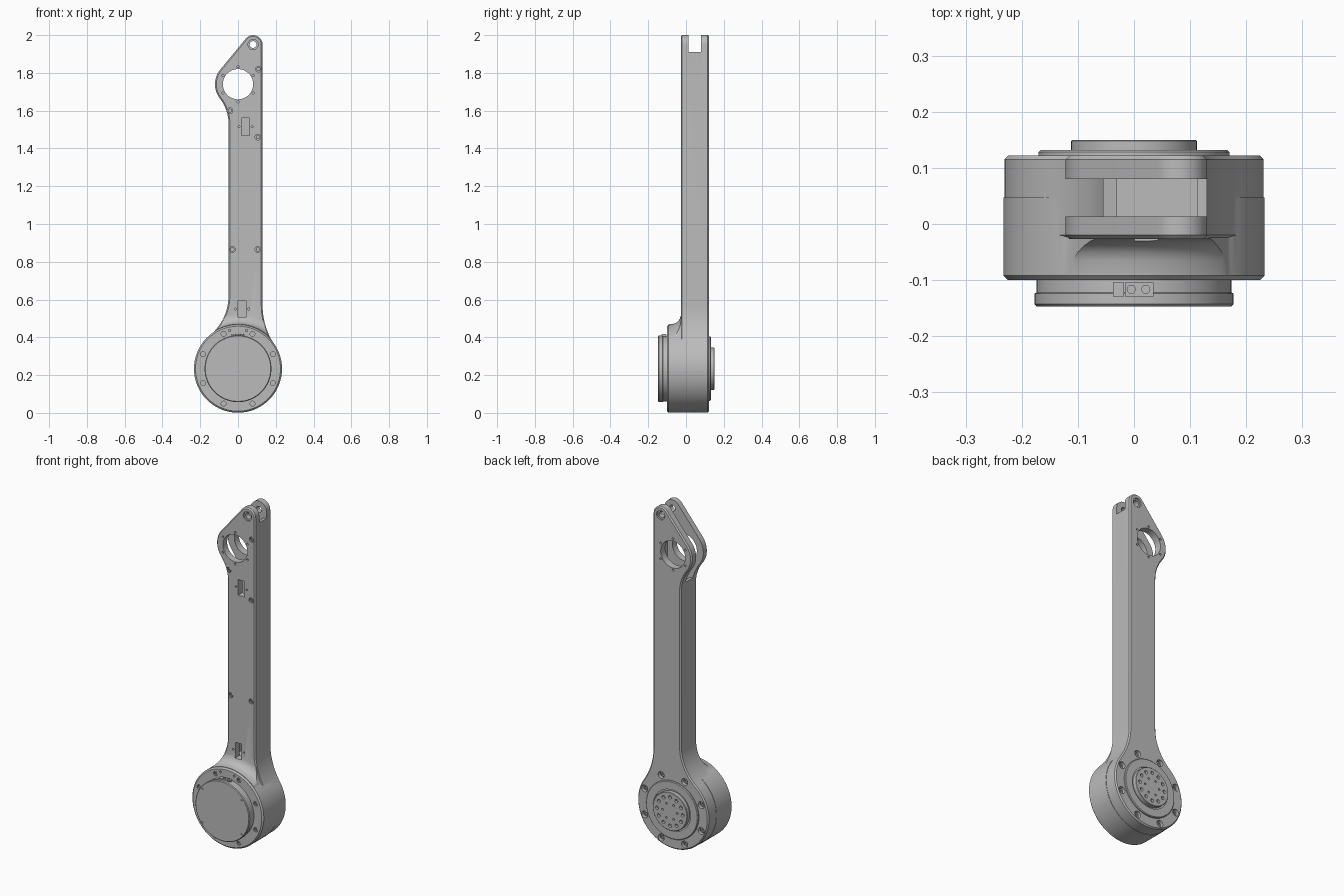
import bpy, bmesh
from math import sin, cos, atan2, acos, hypot, pi, radians
from mathutils import Matrix, Vector

cube = bpy.data.objects.get("Cube")
if cube:
    bpy.data.objects.remove(cube, do_unlink=True)

grey = bpy.data.materials.new("grey_metal")
grey.use_nodes = True
grey.diffuse_color = (0.5, 0.5, 0.5, 1)
grey.node_tree.nodes["Principled BSDF"].inputs["Base Color"].default_value = (0.5, 0.5, 0.5, 1)

HUB = (0, 0.234)       # axis of the round housing (x, z)
EYE = (0, 1.74)        # axis of the large bearing hole
TIP = (0.08, 1.95)     # axis of the pivot hole
FRONT, BACK = -0.027, 0.122


def finish(name, bm):
    bmesh.ops.remove_doubles(bm, verts=bm.verts, dist=1e-6)
    bmesh.ops.recalc_face_normals(bm, faces=bm.faces)
    mesh = bpy.data.meshes.new(name)
    bm.to_mesh(mesh)
    bm.free()
    mesh.materials.append(grey)
    ob = bpy.data.objects.new(name, mesh)
    bpy.context.scene.collection.objects.link(ob)
    return ob


def lathe(bm, profile, centre, n=96):
    """Turn a closed (radius, y) profile about an axis along y."""
    rings = [[bm.verts.new((centre[0] + r * cos(2 * pi * i / n), y, centre[1] + r * sin(2 * pi * i / n)))
              for i in range(n)] for r, y in profile]
    for a, b in zip(rings, rings[1:] + rings[:1]):
        if a[0].co.x == centre[0] and b[0].co.x == centre[0]:
            continue
        for i in range(n):
            j = (i + 1) % n
            bm.faces.new((a[i], a[j], b[j], b[i]))
    bmesh.ops.remove_doubles(bm, verts=sum(rings, []), dist=1e-6)


def rod(bm, centre, r, y0, y1, n=24):
    lathe(bm, [(0, y0), (r, y0), (r, y1), (0, y1)], centre, n)


def turned(name, profile, centre, n=96):
    bm = bmesh.new()
    lathe(bm, profile, centre, n)
    return finish(name, bm)


def prism(name, points, y0, y1, chamfer=0):
    bm = bmesh.new()
    face = bm.faces.new([bm.verts.new((x, y0, z)) for x, z in points])
    geo = bmesh.ops.extrude_face_region(bm, geom=[face])["geom"]
    bmesh.ops.translate(bm, verts=[v for v in geo if isinstance(v, bmesh.types.BMVert)], vec=(0, y1 - y0, 0))
    if chamfer:
        caps = [e for e in bm.edges if abs(e.verts[0].co.y - e.verts[1].co.y) < 1e-6]
        bmesh.ops.bevel(bm, geom=caps, offset=chamfer, segments=1, affect='EDGES', clamp_overlap=False)
    return finish(name, bm)


def block(bm, x0, x1, y0, y1, z0, z1):
    m = Matrix.Translation(((x0 + x1) / 2, (y0 + y1) / 2, (z0 + z1) / 2))
    bmesh.ops.create_cube(bm, size=1, matrix=m @ Matrix.Diagonal((x1 - x0, y1 - y0, z1 - z0, 1)))


def combine(ob, other, operation):
    mod = ob.modifiers.new("combine", 'BOOLEAN')
    mod.operation, mod.solver, mod.object = operation, 'EXACT', other
    result = bpy.data.meshes.new_from_object(ob.evaluated_get(bpy.context.evaluated_depsgraph_get()))
    ob.modifiers.clear()
    ob.data = result
    bpy.data.objects.remove(other, do_unlink=True)


def arc(c, r, a0, a1, n):
    return [(c[0] + r * cos(a0 + (a1 - a0) * i / n), c[1] + r * sin(a0 + (a1 - a0) * i / n)) for i in range(n + 1)]


def flare(c, r, x, z):
    """Concave arc joining a circle to a vertical line: centre, radius, angle from the circle."""
    f = (x * x + (z - c[1]) ** 2 - r * r) / (2 * (r - abs(x)))
    centre = (x + f if x > 0 else x - f, z)
    return centre, f, atan2(z - c[1], centre[0] - c[0])


def outline(inset):
    hub_r, eye_r, tip_r = 0.231, 0.122, 0.05
    rc, rf, ra = flare(HUB, hub_r, 0.13, 0.57)
    lc, lf, la = flare(HUB, hub_r, -0.05, 0.62)
    uc, uf, ua = flare(EYE, eye_r, -0.05, 1.53)
    dx, dz = TIP[0] - EYE[0], TIP[1] - EYE[1]
    tangent = atan2(dz, dx) + acos((eye_r - tip_r) / hypot(dx, dz))
    path = arc(rc, rf + inset, ra + pi, pi, 12)
    path += arc(TIP, tip_r - inset, 0, tangent, 20)
    path += arc(EYE, eye_r - inset, tangent, ua + 2 * pi, 20)
    path += arc(uc, uf + inset, ua + pi, 0, 10)
    path += arc(lc, lf + inset, 0, la - pi, 14)
    path += arc(HUB, hub_r - inset, la, ra + 2 * pi, 72)
    clean = []
    for p in path:
        if all(hypot(p[0] - q[0], p[1] - q[1]) > 1e-4 for q in clean[-1:] + clean[:1]):
            clean.append(p)
    return clean


# Arm with round housing and curved transition between them
arm = prism("arm_body", outline(0), FRONT, BACK, 0.007)
housing = turned("housing", [(0, -0.1), (0.225, -0.1), (0.233, -0.092), (0.233, 0.047), (0, 0.047)], HUB)
web = prism("web", outline(0.004), -0.094, 0.01)
web_shape = turned("web_shape", [(0, -0.09), (0.235, -0.09), (0.238, -0.065), (0.244, -0.05), (0.254, -0.039),
                                 (0.268, -0.031), (0.29, -0.025), (0.29, 0), (0, 0)], HUB)
combine(web, web_shape, 'INTERSECT')
combine(arm, housing, 'UNION')
combine(arm, web, 'UNION')

# Fork slot and hollow inside of the arm
slot = prism("slot", [(-0.3, 1.63), (-0.03, 1.57), (-0.03, 0.5), (0.112, 0.5), (0.112, 1.91),
                      (0.3, 1.91), (0.3, 2.2), (-0.3, 2.2)], 0.013, 0.08)
combine(arm, slot, 'DIFFERENCE')

# Holes, counterbores and front windows
arm_screws = [(0.108, 1.82), (0.105, 1.46), (-0.043, 1.6), (-0.03, 0.865), (0.105, 0.865)]
hub_screws = [(HUB[0] + 0.2 * cos(a), HUB[1] + 0.2 * sin(a)) for a in [pi / 8 + k * pi / 4 for k in range(8)]]
windows = [(0.04, 1.515), (0.022, 0.55)]
bm = bmesh.new()
rod(bm, EYE, 0.08, -0.2, 0.2, 64)
lathe(bm, [(0, -0.2), (0.027, -0.2), (0.027, -0.018), (0.018, -0.018), (0.018, 0.112),
           (0.027, 0.112), (0.027, 0.2), (0, 0.2)], TIP, 32)
for k in range(6):
    a = pi / 6 + k * pi / 3
    p = (EYE[0] + 0.093 * cos(a), EYE[1] + 0.093 * sin(a))
    rod(bm, p, 0.006, -0.2, -0.015, 12)
    rod(bm, p, 0.006, 0.108, 0.2, 12)
for p in arm_screws:
    rod(bm, p, 0.015, -0.2, -0.015)
for p in hub_screws:
    rod(bm, p, 0.013, -0.2, -0.09)
    rod(bm, p, 0.02, 0.1, 0.2)
for x in (-0.045, 0.045):
    rod(bm, (x, HUB[1] + 0.202), 0.006, -0.2, -0.092, 12)
for x, z in windows:
    block(bm, x - 0.021, x + 0.021, -0.09 if z > 1 else -0.15, 0.03, z - 0.046, z + 0.046)
    for side in (-1, 1):
        rod(bm, (x + side * 0.035, z), 0.005, -0.2, -0.015, 12)
combine(arm, finish("holes", bm), 'DIFFERENCE')

# Screw heads with hollow sockets
bm = bmesh.new()


def screw(centre, r, y_top, y_low):
    step = (y_low - y_top) * 0.5
    lathe(bm, [(0, y_low), (r, y_low), (r, y_top), (r * 0.5, y_top), (r * 0.5, y_top + step), (0, y_top + step)],
          centre, 20)


for p in arm_screws:
    screw(p, 0.011, -0.023, -0.01)
for p in hub_screws:
    screw(p, 0.01, -0.097, -0.085)
    screw(p, 0.014, 0.11, 0.095)
finish("screws", bm)

# Motor cover on the front
motor = turned("motor_cover", [(0, -0.09), (0.174, -0.09), (0.174, -0.122), (0.177, -0.124), (0.177, -0.143),
                               (0.173, -0.147), (0, -0.147)], HUB)
bm = bmesh.new()
for k in range(4):
    a = radians(38) * (1 if k % 2 else -1) + (pi if k > 1 else 0)
    rod(bm, (HUB[0] + 0.162 * cos(a), HUB[1] + 0.162 * sin(a)), 0.005, -0.2, -0.142, 12)
combine(motor, finish("cover_holes", bm), 'DIFFERENCE')

# Cable socket on top of the motor
bm = bmesh.new()
block(bm, -0.037, -0.018, -0.129, -0.104, 0.38, 0.414)
block(bm, -0.016, 0.035, -0.129, -0.104, 0.38, 0.414)
for x in (-0.005, 0.021):
    bmesh.ops.create_cone(bm, cap_ends=True, segments=20, radius1=0.008, radius2=0.008, depth=0.02,
                          matrix=Matrix.Translation(Vector((x, -0.1165, 0.408))))
finish("cable_socket", bm)

# Output flange on the back
flange = turned("output_flange", [(0, 0.1), (0.17, 0.1), (0.17, 0.128), (0.166, 0.132), (0.121, 0.132),
                                  (0.121, 0.126), (0.112, 0.126), (0.112, 0.148), (0.11, 0.15), (0, 0.15)], HUB)
bm = bmesh.new()
for count, ring, r in ((12, 0.084, 0.01), (6, 0.048, 0.006)):
    for k in range(count):
        a = 2 * pi * k / count
        rod(bm, (HUB[0] + ring * cos(a), HUB[1] + ring * sin(a)), r, 0.135, 0.2, 16)
combine(flange, finish("flange_holes", bm), 'DIFFERENCE')

# Smooth round walls, keep corners crisp
bpy.ops.object.select_all(action='DESELECT')
for ob in bpy.context.scene.objects:
    if ob.type == 'MESH' and grey.name in ob.data.materials:
        ob.select_set(True)
        bpy.context.view_layer.objects.active = ob
bpy.ops.object.shade_smooth_by_angle(angle=radians(25))
